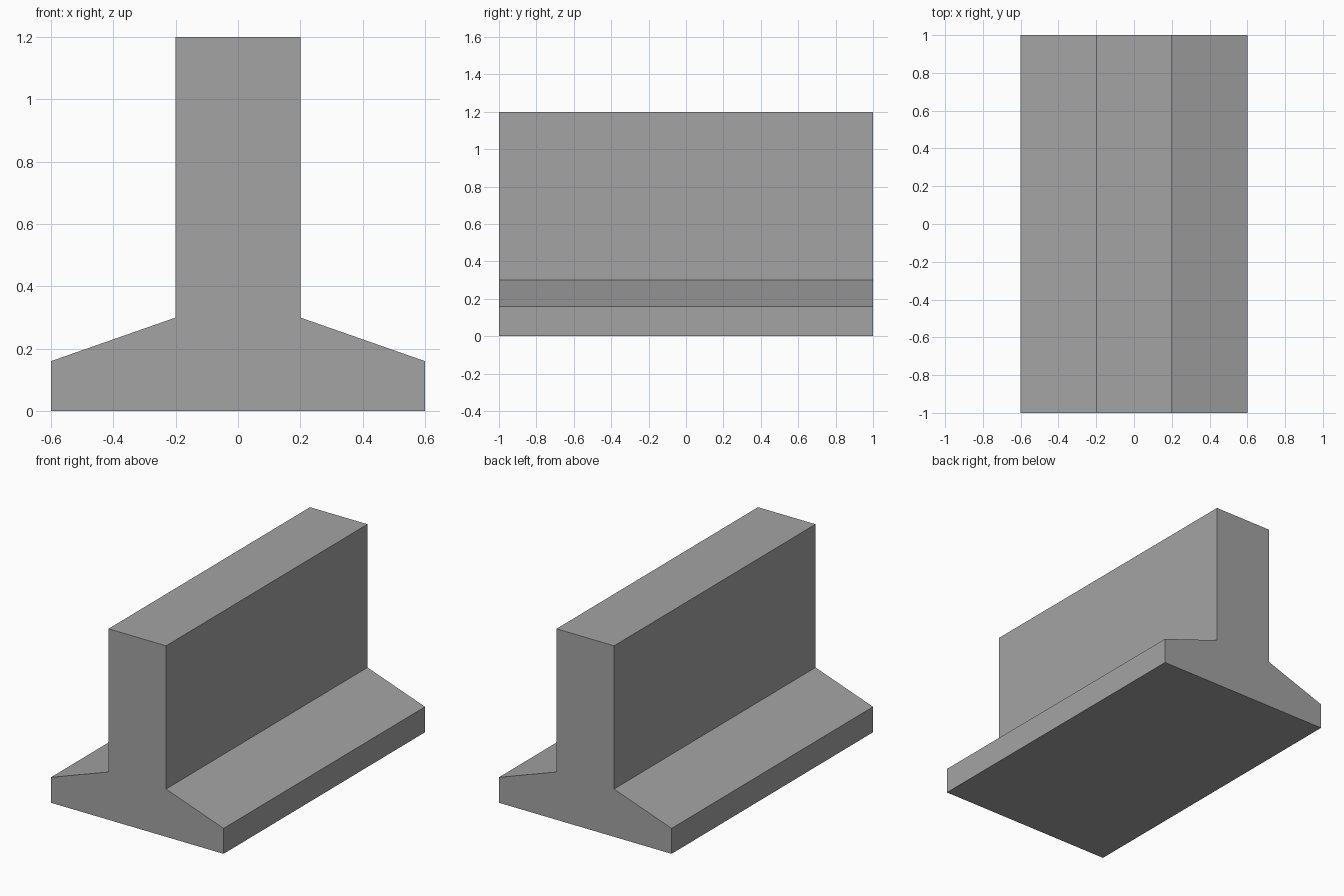
import bpy, bmesh

if "Cube" in bpy.data.objects:
    bpy.data.objects.remove(bpy.data.objects["Cube"])

# Single flat grey
grey = bpy.data.materials.new("concrete grey")
grey.diffuse_color = (0.37, 0.37, 0.37, 1)
grey.use_nodes = True
grey.node_tree.nodes["Principled BSDF"].inputs["Base Color"].default_value = grey.diffuse_color

# Inverted-T cross-section: right half (x, z), mirrored to the left
half = [(0.6, 0), (0.6, 0.16), (0.2, 0.3), (0.2, 1.2)]
profile = half + [(-x, z) for x, z in reversed(half)]

# Wall with sloped footing, extruded along y
bm = bmesh.new()
front = bm.faces.new([bm.verts.new((x, -1, z)) for x, z in profile])
ext = bmesh.ops.extrude_face_region(bm, geom=[front], use_keep_orig=True)
back = [v for v in ext["geom"] if isinstance(v, bmesh.types.BMVert)]
bmesh.ops.translate(bm, verts=back, vec=(0, 2, 0))
bmesh.ops.recalc_face_normals(bm, faces=bm.faces[:])

mesh = bpy.data.meshes.new("wall_with_footing")
bm.to_mesh(mesh)
bm.free()
mesh.materials.append(grey)
bpy.context.collection.objects.link(bpy.data.objects.new("wall_with_footing", mesh))
